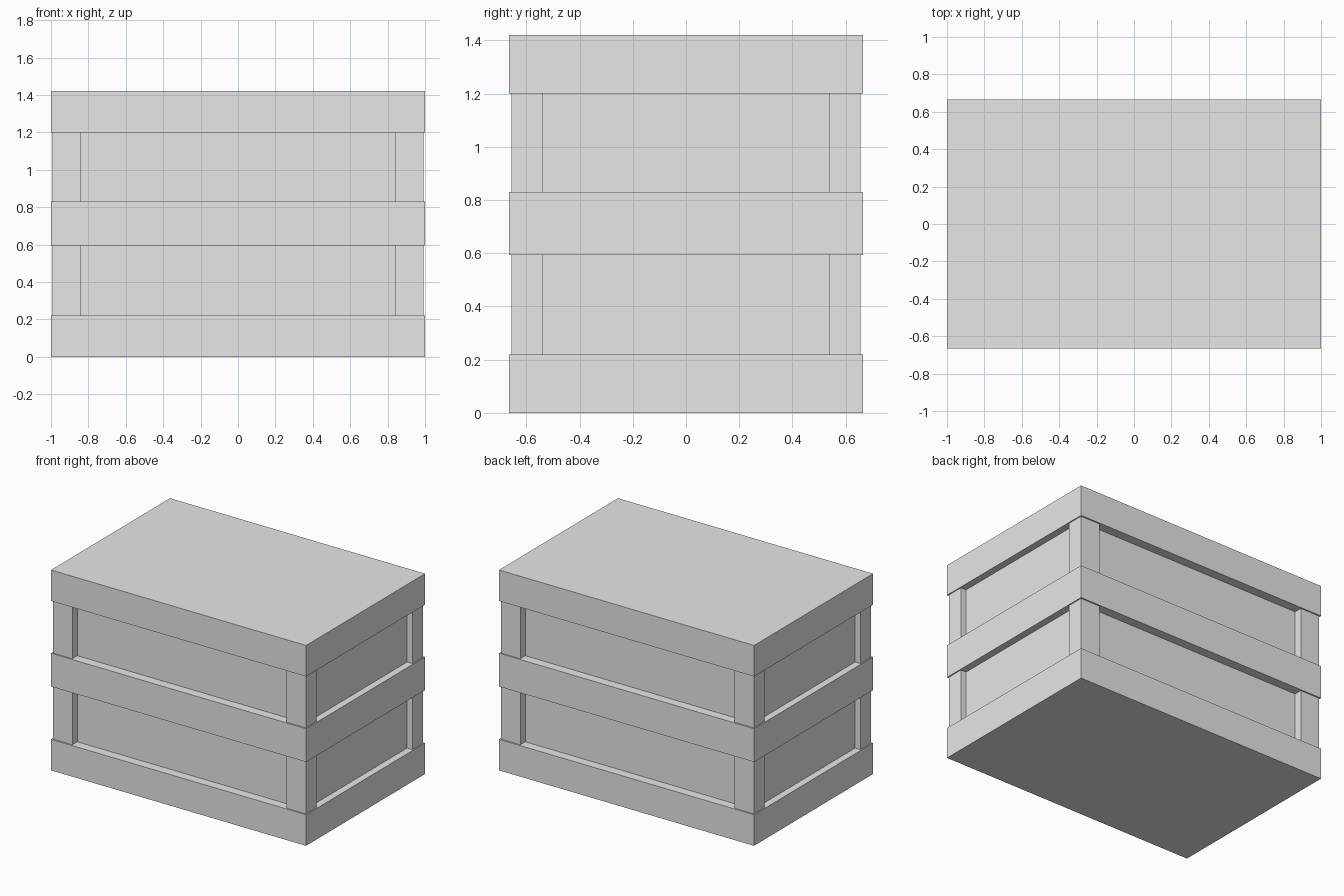
import bpy

# Remove the default object
cube = bpy.data.objects.get("Cube")
if cube:
    bpy.data.objects.remove(cube, do_unlink=True)

# Single plain material
grey = bpy.data.materials.new("light_grey")
grey.use_nodes = True
grey.diffuse_color = (0.8, 0.8, 0.8, 1)
grey.node_tree.nodes["Principled BSDF"].inputs["Base Color"].default_value = (0.8, 0.8, 0.8, 1)


def box(name, low, high):
    """Flat-shaded box between two opposite corners."""
    bpy.ops.mesh.primitive_cube_add(size=1)
    ob = bpy.context.object
    ob.name = name
    ob.location = [(a + b) / 2 for a, b in zip(low, high)]
    ob.scale = [b - a for a, b in zip(low, high)]
    bpy.ops.object.transform_apply(location=True, rotation=False, scale=True)
    ob.data.materials.append(grey)
    return ob


HALF_X, HALF_Y, HEIGHT = 1.0, 0.666, 1.42

# Recessed panel body
box("panel_body", (-0.95, -0.60, 0.1), (0.95, 0.60, HEIGHT - 0.1))

# Horizontal bands around the crate
bands = {"bottom_band": (0, 0.22), "middle_band": (0.594, 0.83), "top_band": (1.2, HEIGHT)}
for name, (z0, z1) in bands.items():
    box(name, (-HALF_X, -HALF_Y, z0), (HALF_X, HALF_Y, z1))

# Corner posts, set just inside the bands
for sx, x_name in ((-1, "right"), (1, "left")):
    for sy, y_name in ((-1, "front"), (1, "back")):
        xs = sorted((sx * 0.84, sx * 0.992))
        ys = sorted((sy * 0.537, sy * 0.656))
        box(f"{y_name}_{x_name}_post", (xs[0], ys[0], 0.1), (xs[1], ys[1], HEIGHT - 0.1))
